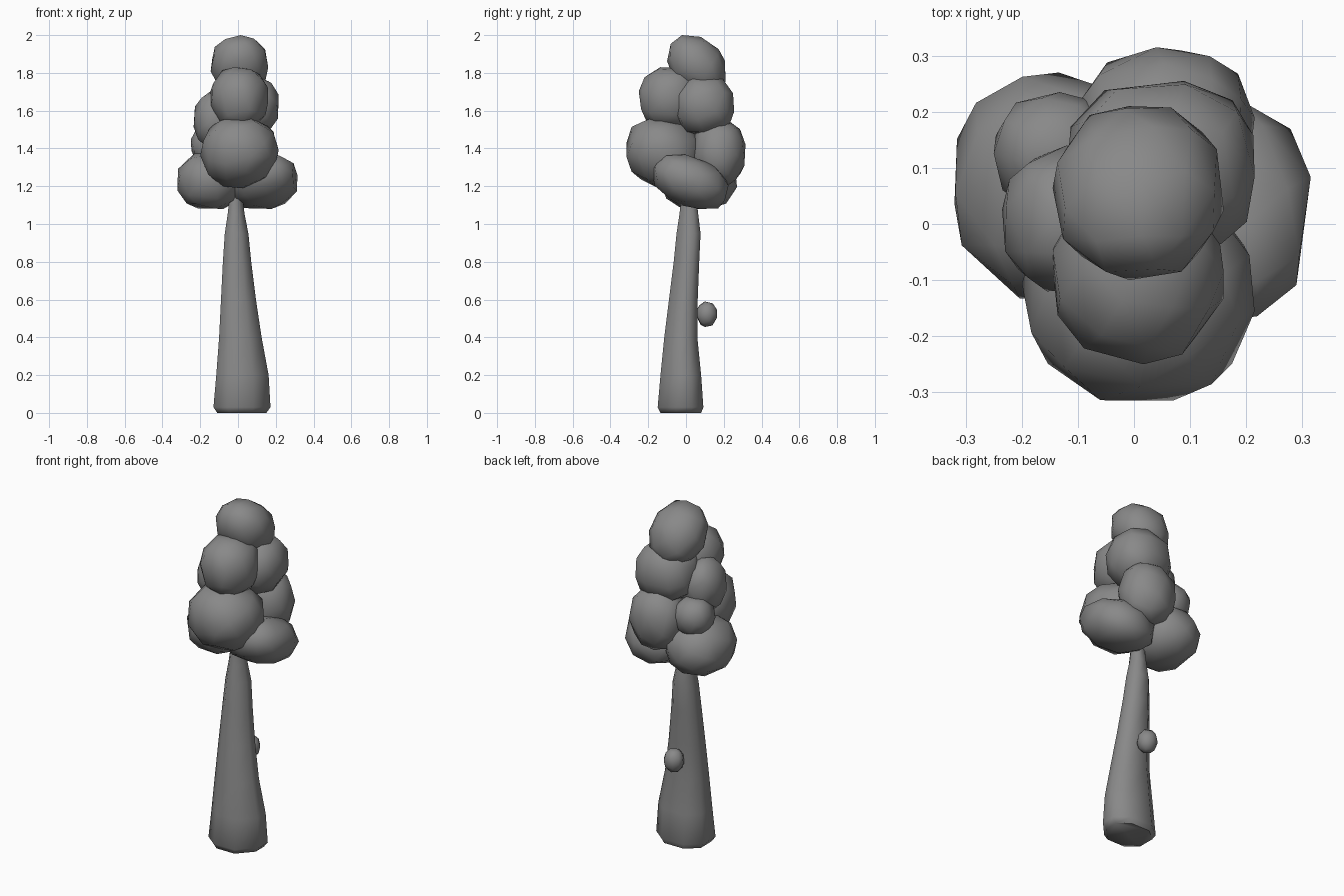
import bpy, bmesh, math, random
from mathutils import Matrix, Vector

cube = bpy.data.objects.get("Cube")
if cube:
    bpy.data.objects.remove(cube, do_unlink=True)

grey = bpy.data.materials.new("plain grey")
grey.use_nodes = True
colour = (0.25, 0.25, 0.25, 1)
grey.diffuse_color = colour
grey.node_tree.nodes["Principled BSDF"].inputs["Base Color"].default_value = colour


def finish(bm, name, angle):
    """Turn a bmesh into a shaded, coloured object."""
    bmesh.ops.recalc_face_normals(bm, faces=bm.faces)
    mesh = bpy.data.meshes.new(name)
    bm.to_mesh(mesh)
    bm.free()
    mesh.materials.append(grey)
    obj = bpy.data.objects.new(name, mesh)
    bpy.context.collection.objects.link(obj)
    bpy.ops.object.select_all(action='DESELECT')
    obj.select_set(True)
    bpy.context.view_layer.objects.active = obj
    bpy.ops.object.shade_smooth_by_angle(angle=math.radians(angle))
    return obj


def clump(name, low, high, seed, tilt=(0, 0), count=40, square=.9):
    """Chunky faceted boulder that fills the box from low to high."""
    rng = random.Random(seed)
    spin = Matrix.Rotation(rng.uniform(0, 6), 3, 'Z') @ Matrix.Rotation(rng.uniform(0, 6), 3, 'X')
    bm = bmesh.new()
    for i in range(count):
        # Evenly spread directions, jittered and pushed slightly towards a box
        h = 1 - (2 * i + 1) / count
        r = math.sqrt(1 - h * h)
        a = i * math.pi * (3 - math.sqrt(5))
        p = Vector((r * math.cos(a), r * math.sin(a), h))
        p += Vector([rng.uniform(-.08, .08) for _ in range(3)])
        p = spin @ p.normalized()
        p = Vector([math.copysign(abs(c) ** square, c) for c in p])
        p.z += tilt[0] * p.x + tilt[1] * p.y
        bm.verts.new(p)
    bmesh.ops.convex_hull(bm, input=bm.verts)
    bmesh.ops.delete(bm, geom=[v for v in bm.verts if not v.link_faces], context='VERTS')
    for axis in range(3):
        values = [v.co[axis] for v in bm.verts]
        lo, hi = min(values), max(values)
        for v in bm.verts:
            t = (v.co[axis] - lo) / (hi - lo)
            v.co[axis] = low[axis] + t * (high[axis] - low[axis])
    return finish(bm, name, 50)


# Foliage clumps, from the crown down
clump("crown_top", (-.145, -.10, 1.68), (.16, .21, 2.0), 3, tilt=(0, -.25))
clump("upper_front_clump", (-.145, -.25, 1.50), (.16, .08, 1.83), 5)
clump("upper_back_clump", (-.12, -.06, 1.47), (.215, .255, 1.79), 8, square=.8)
clump("upper_right_clump", (-.235, -.12, 1.40), (0, .14, 1.71), 11)
clump("small_right_clump", (-.25, .02, 1.31), (-.03, .235, 1.52), 14)
clump("lower_front_clump", (-.20, -.315, 1.19), (.215, .09, 1.57), 17, tilt=(0, -.1))
clump("lower_back_clump", (-.10, .03, 1.20), (.215, .315, 1.55), 20)
clump("low_right_clump", (-.32, -.135, 1.08), (.03, .27, 1.39), 23)
clump("low_left_clump", (-.05, -.18, 1.08), (.315, .225, 1.37), 26, tilt=(.1, -.35))

# Knot on the back of the trunk
clump("trunk_knot", (-.055, .055, .455), (.055, .165, .59), 29, square=1)

# Trunk: tapering rings as (z, x min, x max, y min, y max)
rings = [
    (0, -.11, .15, -.135, .08),
    (.03, -.13, .172, -.15, .092),
    (.2, -.115, .162, -.135, .08),
    (.4, -.10, .125, -.115, .06),
    (.6, -.09, .095, -.09, .062),
    (.8, -.08, .07, -.065, .07),
    (.95, -.07, .055, -.05, .077),
    (1.05, -.055, .035, -.035, .065),
    (1.18, -.04, .02, -.02, .05),
    (1.4, -.02, .02, -.01, .03),
]
# Uneven eight-sided section, walked anticlockwise
section = [(1, -.2), (1, .5), (.5, 1), (-.45, 1),
           (-1, .45), (-1, -.5), (-.5, -1), (.4, -1)]
bm = bmesh.new()
loops = []
for z, x0, x1, y0, y1 in rings:
    loops.append([bm.verts.new(((x0 + x1 + (x1 - x0) * u) / 2,
                                (y0 + y1 + (y1 - y0) * v) / 2, z)) for u, v in section])
for lower, upper in zip(loops, loops[1:]):
    for i in range(len(section)):
        j = (i + 1) % len(section)
        bm.faces.new((lower[i], lower[j], upper[j], upper[i]))
bm.faces.new(loops[0])
bm.faces.new(loops[-1])
finish(bm, "trunk", 60)
